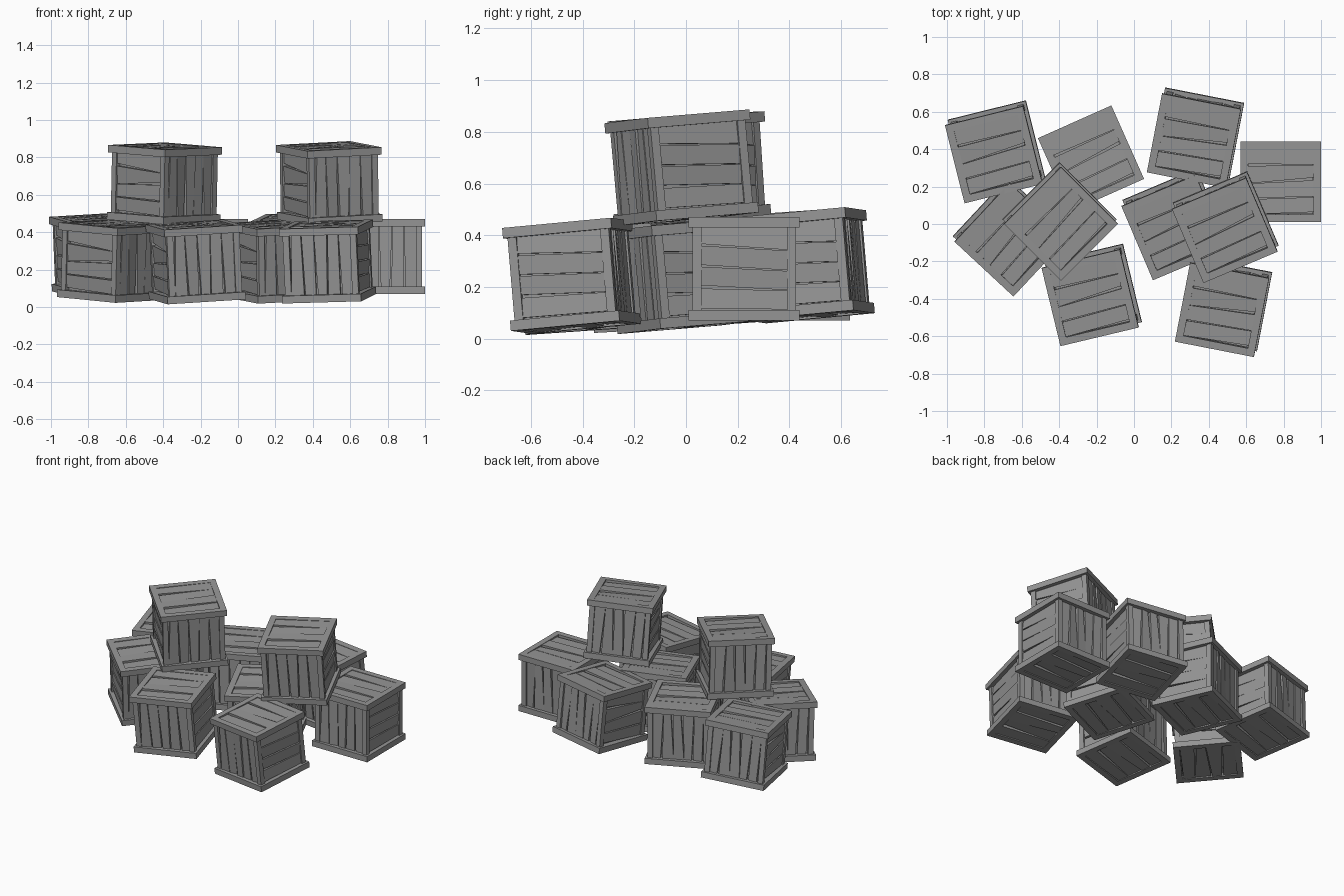
import bpy, bmesh, random
from math import radians
from mathutils import Vector, Matrix

if "Cube" in bpy.data.objects:
    bpy.data.objects.remove(bpy.data.objects["Cube"], do_unlink=True)

random.seed(4)
SIZE, HEIGHT, RIM, BORDER = 0.43, 0.40, 0.04, 0.04
HALF, MID = SIZE / 2, -HEIGHT / 2
X, Y, Z = Vector((1, 0, 0)), Vector((0, 1, 0)), Vector((0, 0, 1))

wood = bpy.data.materials.new("grey_wood")
wood.use_nodes = True
GREY = (0.3, 0.3, 0.3, 1)
wood.diffuse_color = GREY
wood.node_tree.nodes["Principled BSDF"].inputs["Base Color"].default_value = GREY


def box(bm, center, size):
    bmesh.ops.create_cube(bm, size=1, matrix=Matrix.Translation(center) @ Matrix.Diagonal((*size, 1)))


def ring(bm, z):
    """Square rim made of four butted bars."""
    edge = HALF - BORDER / 2
    for s in (-1, 1):
        box(bm, (0, s * edge, z), (SIZE, BORDER, RIM))
        box(bm, (s * edge, 0, z), (BORDER, SIZE - 2 * BORDER, RIM))


def planks(bm, origin, along, across, out, length, width, count):
    """Rough-cut planks with crooked seams, each tipped slightly out of the panel."""
    step = width / count
    seams = [(-width / 2, -width / 2)]
    for i in range(1, count):
        mid = -width / 2 + i * step
        skew = random.uniform(-0.13, 0.13) * step
        seams.append((mid + skew, mid - skew))
    seams.append((width / 2, width / 2))
    for low, high in zip(seams, seams[1:]):
        wedge = random.choice([(0.001, 0.014), (0.012, 0.002), (0.007, 0.003)])
        lift = [random.uniform(-0.005, 0.004) for _ in range(2)]
        outline = []
        for end, side in ((0, 0), (1, 0), (1, 1), (0, 1)):
            v = high[end] if side else low[end] + wedge[end]
            h = lift[side] + (0.003 if end == side else 0)
            outline.append((along * (end - 0.5) * length + across * v, h))
        top = [bm.verts.new(origin + p + out * h) for p, h in outline]
        base = [bm.verts.new(origin + p - out * 0.024) for p, _ in outline]
        bm.faces.new(top)
        for i in range(4):
            j = (i + 1) % 4
            bm.faces.new((top[i], base[i], base[j], top[j]))


def crate_mesh():
    """One crate, with its origin at the middle of its lid."""
    bm = bmesh.new()
    box(bm, (0, 0, MID), (0.345, 0.345, HEIGHT - 0.05))
    ring(bm, -RIM / 2)
    ring(bm, RIM / 2 - HEIGHT)
    # Corner posts
    for sx in (-1, 1):
        for sy in (-1, 1):
            box(bm, (sx * 0.183, sy * 0.183, MID), (0.034, 0.034, HEIGHT - 2 * RIM))
    # Lid and floor planks
    inner = SIZE - 2 * BORDER
    planks(bm, -0.007 * Z, X, Y, Z, inner, inner, 4)
    planks(bm, (0.007 - HEIGHT) * Z, X, Y, -Z, inner, inner, 4)
    # Upright planks front and back, level planks on the two sides
    tall = HEIGHT - 2 * RIM
    for s in (-1, 1):
        planks(bm, Vector((0, s * 0.191, MID)), Z, X, s * Y, tall, 0.332, 5)
        planks(bm, Vector((s * 0.191, 0, MID)), Y, Z, s * X, 0.332, tall, 4)
    bmesh.ops.recalc_face_normals(bm, faces=bm.faces)
    mesh = bpy.data.meshes.new("crate")
    bm.to_mesh(mesh)
    bm.free()
    mesh.materials.append(wood)
    return mesh


# Name: lid centre, turn in degrees, slope of the lid in x and y
CRATES = {
    "back_left_crate": ((-0.75, 0.37, 0.48), 14, (0.04, 0.08)),
    "back_middle_crate": ((-0.23, 0.35, 0.47), 24, (0, 0)),
    "back_right_crate": ((0.32, 0.445, 0.483), -11, (0.045, 0.085)),
    "far_right_crate": ((0.785, 0.225, 0.47), 0, (0, 0)),
    "left_crate": ((-0.655, -0.085, 0.445), 47, (-0.025, 0.08)),
    "middle_crate": ((0.215, -0.02, 0.443), 23, (0.015, 0.09)),
    "front_left_crate": ((-0.235, -0.395, 0.44), 13.5, (0.045, 0.08)),
    "front_right_crate": ((0.47, -0.46, 0.442), -11, (0.045, 0.085)),
    "upper_left_crate": ((-0.39, 0, 0.86), 45, (-0.02, 0.065)),
    "upper_right_crate": ((0.485, -0.035, 0.86), 23, (0.015, 0.09)),
}
shared = crate_mesh()
for name, (lid, turn, (sx, sy)) in CRATES.items():
    crate = bpy.data.objects.new(name, shared)
    tilt = Z.rotation_difference(Vector((-sx, -sy, 1))).to_matrix().to_4x4()
    crate.matrix_world = Matrix.Translation(lid) @ tilt @ Matrix.Rotation(radians(turn), 4, "Z")
    bpy.context.scene.collection.objects.link(crate)
